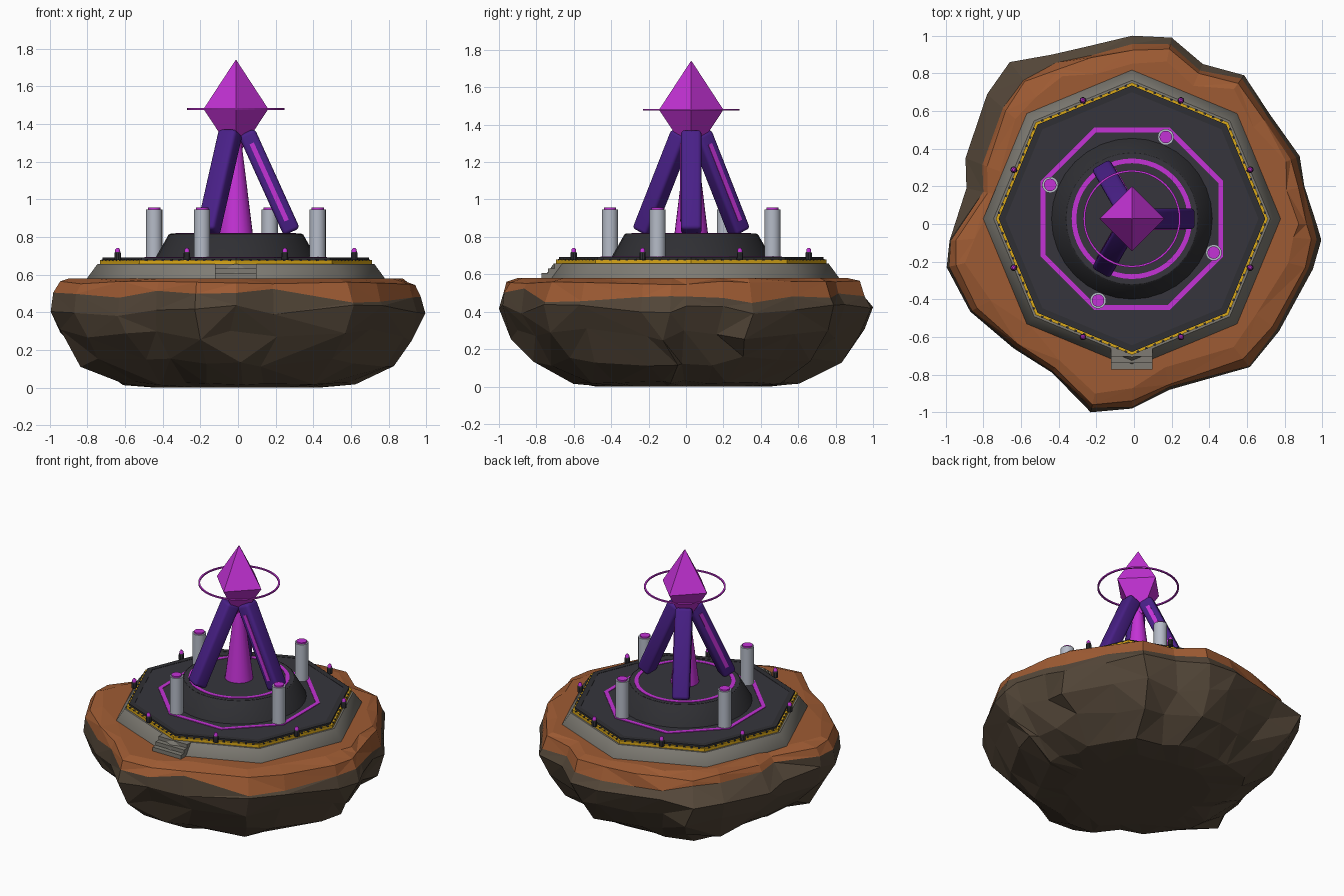
import bpy, bmesh, math, random
from mathutils import Matrix, Vector

random.seed(4)
if "Cube" in bpy.data.objects:
    bpy.data.objects.remove(bpy.data.objects["Cube"], do_unlink=True)

CENTRE = Vector((-0.011, 0.028, 0))
OCT = math.pi / 8


def material(name, rgb):
    def linear(c):
        c /= 255
        return c / 12.92 if c < 0.04 else ((c + 0.055) / 1.055) ** 2.4
    colour = [linear(c) for c in rgb] + [1]
    m = bpy.data.materials.new(name)
    m.use_nodes = True
    m.diffuse_color = colour
    m.node_tree.nodes["Principled BSDF"].inputs["Base Color"].default_value = colour
    return m


ROCK = material("brown rock", (83, 70, 56))
SOIL = material("rust soil", (158, 91, 51))
STONE = material("grey stone", (126, 123, 115))
DECK = material("dark deck", (54, 53, 60))
DARK = material("charcoal metal", (47, 47, 51))
STEEL = material("light steel", (182, 188, 200))
YELLOW = material("hazard yellow", (218, 168, 24))
INDIGO = material("indigo", (73, 32, 136))
GLOW = material("magenta glow", (196, 50, 214))


def finish(name, bm, mats, smooth=0):
    """Make the object; smooth is the sharp-edge angle in degrees, 0 for flat."""
    bmesh.ops.recalc_face_normals(bm, faces=bm.faces)
    mesh = bpy.data.meshes.new(name)
    bm.to_mesh(mesh)
    bm.free()
    for m in mats:
        mesh.materials.append(m)
    if smooth:
        mesh.polygons.foreach_set("use_smooth", [True] * len(mesh.polygons))
        mesh.set_sharp_from_angle(angle=math.radians(smooth))
    obj = bpy.data.objects.new(name, mesh)
    bpy.context.collection.objects.link(obj)
    return obj


def polar(r, a):
    return r * math.cos(a), r * math.sin(a)


def lathe(name, profile, sides, mat, at=(0, 0), phase=0, closed=False, smooth=0):
    """Turn (radius, height) points about a vertical axis, capped or as a closed ring."""
    bm = bmesh.new()
    rings = []
    for r, z in profile:
        ring = []
        for i in range(sides):
            x, y = polar(r, phase + math.tau * i / sides)
            ring.append(bm.verts.new(CENTRE + Vector((at[0] + x, at[1] + y, z))))
        rings.append(ring)
    pairs = list(zip(rings, rings[1:]))
    if closed:
        pairs.append((rings[-1], rings[0]))
    else:
        bm.faces.new(rings[0])
        bm.faces.new(rings[-1])
    for low, high in pairs:
        for i in range(sides):
            j = (i + 1) % sides
            bm.faces.new((low[i], low[j], high[j], high[i]))
    return finish(name, bm, [mat], smooth)


def flat_ring(name, outer, inner, low, high, sides, mat, phase=0):
    profile = [(outer, low), (outer, high), (inner, high), (inner, low)]
    return lathe(name, profile, sides, mat, phase=phase, closed=True)


def box(bm, size, matrix, bevel=0):
    verts = bmesh.ops.create_cube(bm, size=1, matrix=Matrix.Diagonal((*size, 1)))["verts"]
    if bevel:
        edges = list({e for v in verts for e in v.link_edges})
        out = bmesh.ops.bevel(bm, geom=edges, offset=bevel, segments=3,
                              profile=.5, affect="EDGES")
        verts = list({*out["verts"], *(v for v in verts if v.is_valid)})
    bmesh.ops.transform(bm, matrix=Matrix.Translation(CENTRE) @ matrix, verts=verts)


# Floating rock: jittered rings following an uneven outline
OUTLINE = [(.97, 0), (.905, .2), (.88, .36), (.72, .585), (.585, .79), (.365, .85),
           (.2, .99), (-.01, 1), (-.24, .945), (-.435, .9), (-.66, .86), (-.78, .69),
           (-.895, .35), (-.89, .19), (-.98, -.09), (-.995, -.23), (-.87, -.465),
           (-.64, -.66), (-.435, -.79), (-.23, -1), (-.01, -.98), (.19, -.88),
           (.615, -.76), (.77, -.57), (.95, -.24), (.995, -.085)]
# Height, scale, height jitter and scale jitter of each ring
LEVELS = [(0, .45, 0, .04), (.022, .63, .01, .03), (.135, .81, .025, .03),
          (.28, .94, .035, .025), (.41, 1, .03, 0), (.495, .985, .025, .01),
          (.555, .955, .012, .015), (.58, .88, 0, .04)]
bm = bmesh.new()
rings = []
for k, (z, scale, dz, ds) in enumerate(LEVELS):
    ring = []
    for x, y in OUTLINE:
        s = scale + random.uniform(-ds, ds)
        if k > 4:
            if x < -.5 and y > .1:
                s *= .91
            elif y > .8:
                s *= .97
        turn = random.uniform(-.05, .05) if k in (1, 2, 3) else 0
        spot = Matrix.Rotation(turn, 3, "Z") @ Vector((x * s, y * s, z))
        spot.z += random.uniform(-dz, dz)
        if k == 5:
            # Soil reaches lower on the left side and less far at the front
            spot.z += -.035 if x > .4 else .02 if y < -.7 else 0
        ring.append(bm.verts.new(spot))
    rings.append(ring)
for k, (low, high) in enumerate(zip(rings, rings[1:])):
    for i in range(len(OUTLINE)):
        j = (i + 1) % len(OUTLINE)
        if random.random() < .5:
            tris = (low[i], low[j], high[j]), (low[i], high[j], high[i])
        else:
            tris = (low[i], low[j], high[i]), (low[j], high[j], high[i])
        for t in tris:
            bm.faces.new(t).material_index = 1 if k > 4 else 0
bm.faces.new(rings[0])
bm.faces.new(rings[-1]).material_index = 1
finish("rock_island", bm, [ROCK, SOIL])

# Octagonal platform, warning band and deck
lathe("stone_platform", [(.79, .56), (.79, .582), (.735, .657)], 8, STONE, smooth=50)
lathe("warning_band", [(.723, .65), (.723, .679)], 8, YELLOW)
lathe("deck", [(.69, .67), (.69, .69)], 8, DECK)
flat_ring("deck_rim", .708, .672, .675, .692, 8, DARK)
bm = bmesh.new()
for side in range(8):
    turn = Matrix.Rotation(OCT + side * math.tau / 8, 4, "Z")
    for n in range(11):
        spot = Matrix.Translation((.723 * math.cos(OCT) - .004, (n - 5) * .048, .677))
        box(bm, (.011, .014, .008), turn @ spot)
finish("warning_dashes", bm, [DARK])

# Entrance steps
bm = bmesh.new()
for n in range(3):
    front, top = -.80 + .034 * n, .607 + .025 * n
    box(bm, (.22, -.66 - front, top - .56),
        Matrix.Translation((0, (front - .66) / 2, (top + .56) / 2)))
finish("entrance_steps", bm, [STONE])

# Deck light strip, raised base and its ring light
flat_ring("deck_light_strip", .525, .497, .688, .694, 8, GLOW, phase=OCT)
lathe("raised_base", [(.43, .685), (.358, .812), (.35, .817)], 32, DARK, smooth=30)
lathe("base_top", [(.347, .815), (.347, .818)], 32, DECK)
flat_ring("base_ring_light", .32, .295, .815, .821, 48, GLOW)

# Pylons with glowing caps
for n in range(4):
    at = polar(.47, math.radians(67.5 + 90 * n))
    lathe("pylon", [(.043, .685), (.043, .947)], 20, STEEL, at, smooth=30)
    lathe("pylon_cap", [(.033, .945), (.033, .957)], 20, GLOW, at, smooth=30)

# Edge lamps
for n in range(8):
    at = polar(.68, OCT + n * math.tau / 8)
    lathe("lamp_post", [(.018, .677), (.017, .715), (.013, .722)], 10, DARK, at, smooth=30)
    lathe("lamp_bulb", [(.014, .72), (.013, .732), (.006, .742)], 10, GLOW, at, smooth=50)

# Leaning legs with an inlaid light on one side
foot, head = Vector((.298, 0, .824)), Vector((.055, 0, 1.36))
lean = Matrix.Rotation(math.atan2(head.x - foot.x, head.z - foot.z), 4, "Y")
for n in range(3):
    place = (Matrix.Rotation(n * math.tau / 3, 4, "Z")
             @ Matrix.Translation((foot + head) / 2) @ lean)
    bm = bmesh.new()
    box(bm, (.094, .11, .582), place, bevel=.02)
    finish("leg", bm, [INDIGO], smooth=40)
    bm = bmesh.new()
    box(bm, (.025, .008, .45), place @ Matrix.Translation((0, -.055, 0)))
    finish("leg_light", bm, [GLOW])

# Energy beam, crystal and halo
lathe("energy_beam", [(.09, .815), (.03, 1.3)], 24, GLOW, smooth=30)
lathe("crystal", [(.004, 1.225), (.172, 1.48), (.002, 1.74)], 4, GLOW)
flat_ring("halo", .259, .248, 1.475, 1.484, 48, GLOW)
